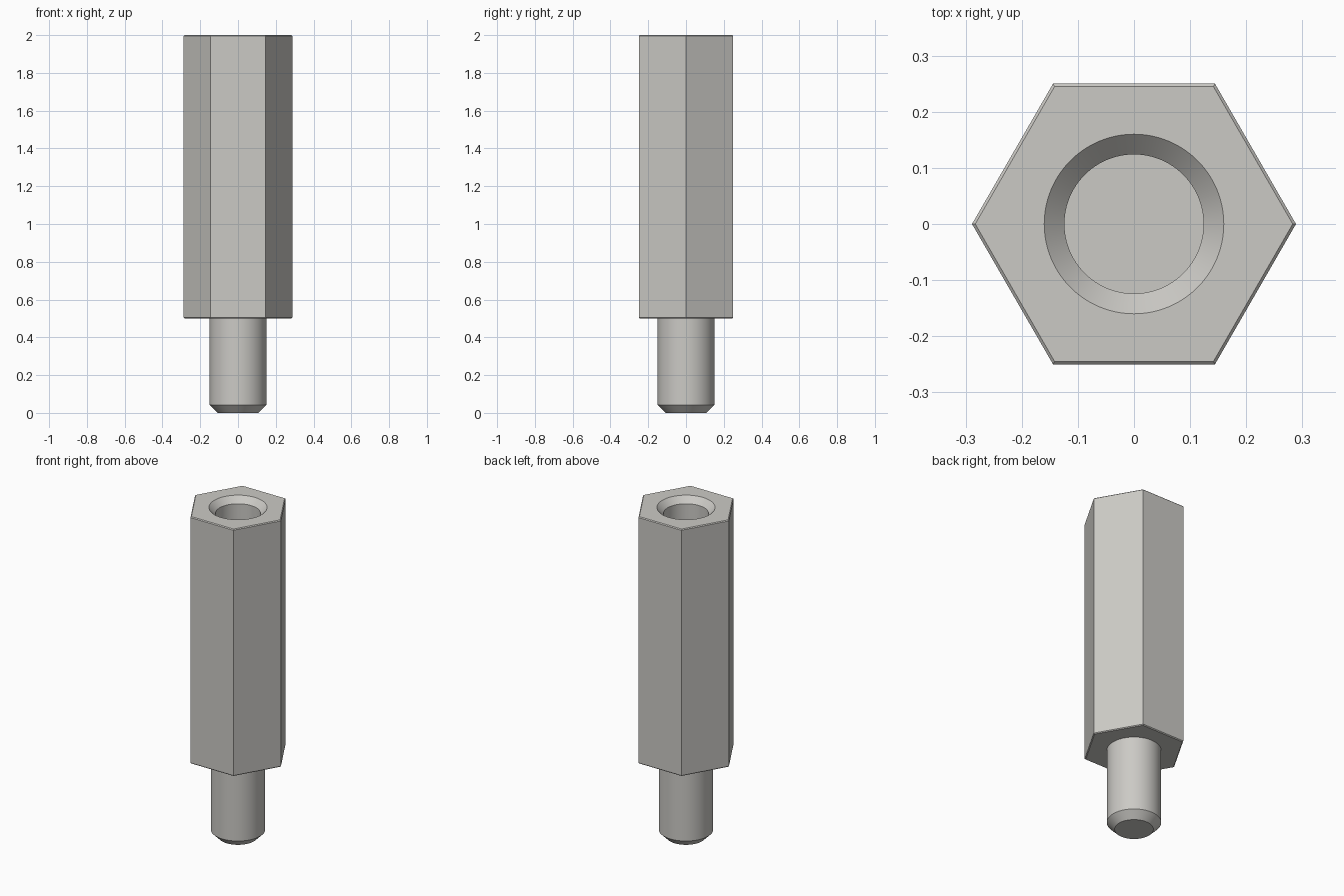
import bpy, bmesh
from math import cos, sin, pi, radians

cube = bpy.data.objects.get("Cube")
if cube:
    bpy.data.objects.remove(cube, do_unlink=True)

SEGMENTS = 96          # divisible by six, so hex corners fall on vertices
FLAT = 0.25            # hex centre to flat
EDGE = 0.005           # hex edge chamfer
STUD_R = 0.15
BASE_Z = 0.5
TOP_Z = 2.0

steel = bpy.data.materials.new("brushed steel")
steel.use_nodes = True
colour = (0.6, 0.59, 0.56, 1)
steel.diffuse_color = colour
steel.node_tree.nodes["Principled BSDF"].inputs["Base Color"].default_value = colour


def ring(bm, kind, size, z):
    """Ring of vertices: a circle of given radius or a hexagon of given apothem."""
    verts = []
    for i in range(SEGMENTS):
        a = 2 * pi * i / SEGMENTS
        r = size / cos(a % (pi / 3) - pi / 6) if kind == "hex" else size
        verts.append(bm.verts.new((r * cos(a), r * sin(a), z)))
    return verts


def loft(name, sections, cap_start=False, cap_end=False):
    """Skin a stack of rings into one object."""
    bm = bmesh.new()
    rings = [ring(bm, *s) for s in sections]
    for a, b in zip(rings, rings[1:]):
        for i in range(SEGMENTS):
            j = (i + 1) % SEGMENTS
            bm.faces.new((a[i], a[j], b[j], b[i]))
    if cap_start:
        bm.faces.new(rings[0][::-1])
    if cap_end:
        bm.faces.new(rings[-1])
    mesh = bpy.data.meshes.new(name)
    bm.to_mesh(mesh)
    bm.free()
    mesh.materials.append(steel)
    obj = bpy.data.objects.new(name, mesh)
    bpy.context.collection.objects.link(obj)
    bpy.ops.object.select_all(action="DESELECT")
    obj.select_set(True)
    bpy.context.view_layer.objects.active = obj
    bpy.ops.object.shade_smooth_by_angle(angle=radians(30))
    return obj


# Hexagonal body: underside, chamfered walls, top, countersink and blind hole
loft("hex_body", [
    ("circle", STUD_R, BASE_Z),
    ("hex", FLAT - EDGE, BASE_Z),
    ("hex", FLAT, BASE_Z + EDGE),
    ("hex", FLAT, TOP_Z - EDGE),
    ("hex", FLAT - EDGE, TOP_Z),
    ("circle", 0.16, TOP_Z),
    ("circle", 0.124, TOP_Z - 0.036),
    ("circle", 0.124, 1.1),
], cap_end=True)

# Round stud with a chamfered tip
loft("stud", [
    ("circle", 0.107, 0),
    ("circle", STUD_R, 0.043),
    ("circle", STUD_R, BASE_Z),
], cap_start=True)
